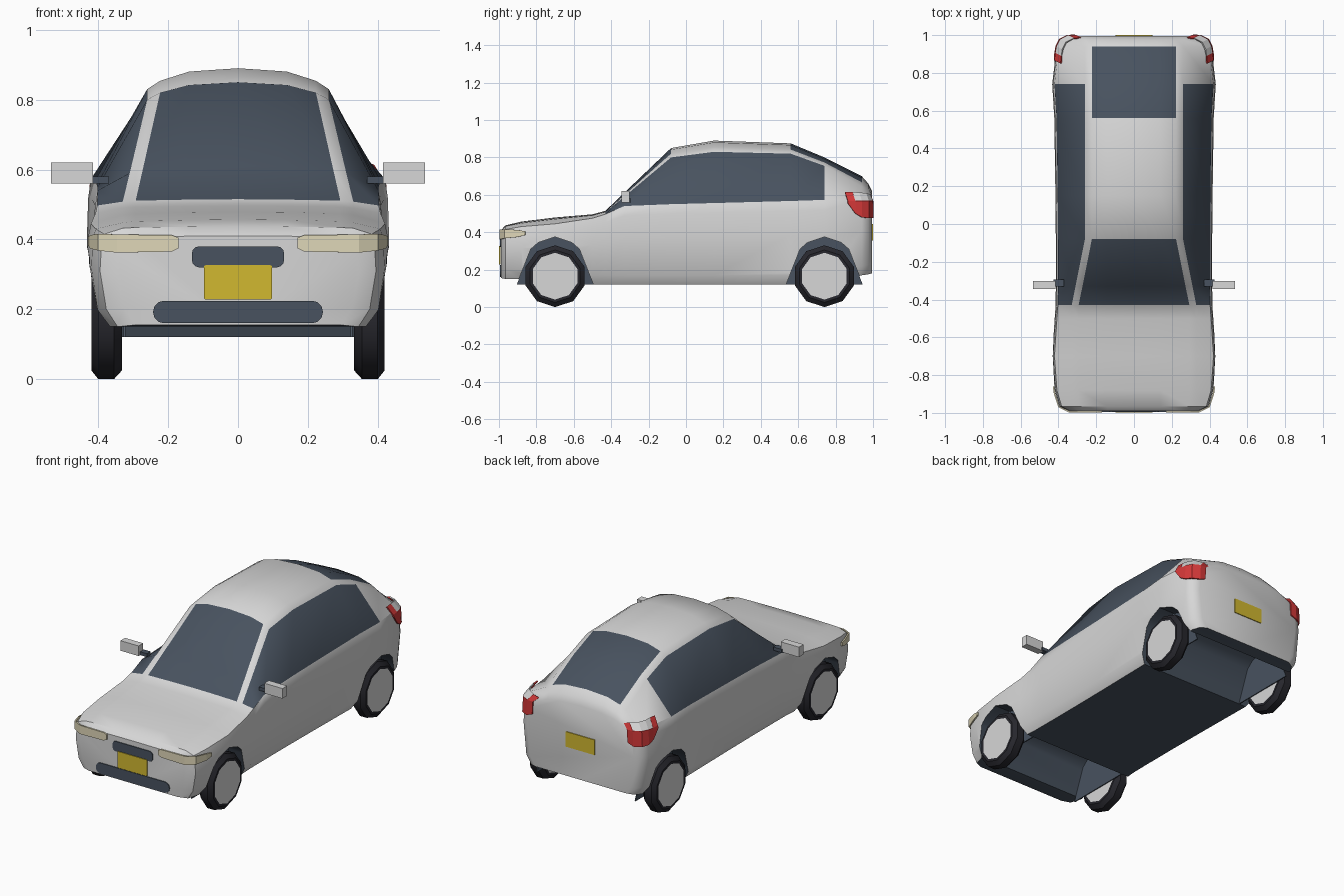
import bpy, bmesh, math
from mathutils import Vector

if "Cube" in bpy.data.objects:
    bpy.data.objects.remove(bpy.data.objects["Cube"], do_unlink=True)


def make_material(name, r, g, b):
    mat = bpy.data.materials.new(name)
    mat.use_nodes = True
    mat.diffuse_color = (r, g, b, 1)
    mat.node_tree.nodes["Principled BSDF"].inputs["Base Color"].default_value = (r, g, b, 1)
    return mat


PAINT = make_material("light grey paint", .68, .68, .68)
GLASS = make_material("dark blue grey", .065, .085, .115)
RUBBER = make_material("black rubber", .02, .02, .026)
YELLOW = make_material("plate yellow", .64, .48, .03)
CREAM = make_material("headlight cream", .74, .68, .48)
RED = make_material("tail light red", .65, .04, .04)


def finish(name, bm, mats, smooth=None):
    bmesh.ops.recalc_face_normals(bm, faces=bm.faces)
    mesh = bpy.data.meshes.new(name)
    bm.to_mesh(mesh)
    bm.free()
    for mat in mats:
        mesh.materials.append(mat)
    obj = bpy.data.objects.new(name, mesh)
    bpy.context.collection.objects.link(obj)
    if smooth:
        shade(obj, smooth)
    return obj


def shade(obj, degrees):
    bpy.ops.object.select_all(action='DESELECT')
    obj.select_set(True)
    bpy.context.view_layer.objects.active = obj
    bpy.ops.object.shade_smooth_by_angle(angle=math.radians(degrees))


def prism(name, outline, to_3d, lo, hi, mats, index=0):
    """Extrude a flat outline between two depths."""
    bm = bmesh.new()
    a = [bm.verts.new(to_3d(u, v, lo)) for u, v in outline]
    b = [bm.verts.new(to_3d(u, v, hi)) for u, v in outline]
    n = len(a)
    bm.faces.new(a)
    bm.faces.new(b)
    for i in range(n):
        bm.faces.new((a[i], a[(i + 1) % n], b[(i + 1) % n], b[i]))
    for f in bm.faces:
        f.material_index = index
    return finish(name, bm, mats)


def box(name, x, y, z, mat):
    outline = [(x[0], z[0]), (x[1], z[0]), (x[1], z[1]), (x[0], z[1])]
    return prism(name, outline, lambda u, v, d: (u, d, v), y[0], y[1], [mat])


def plate(name, half, z0, z1, corner, y, mat):
    """Thin plate with rounded corners on the front or back."""
    outline = []
    for sx, sz, start in ((1, 1, 0), (-1, 1, 90), (-1, -1, 180), (1, -1, 270)):
        for step in (0, 30, 60, 90):
            a = math.radians(start + step)
            cx = sx * (half - corner)
            cz = z1 - corner if sz > 0 else z0 + corner
            outline.append((cx + corner * math.cos(a), cz + corner * math.sin(a)))
    return prism(name, outline, lambda u, v, d: (u, d, v), y - .004, y + .004, [mat])


# Body stations: y, half width, bottom, belt, roof edge, roof centre
STATIONS = [
    (-.99, .345, .155, .395, .405, .41),
    (-.965, .395, .15, .415, .432, .437),
    (-.88, .42, .15, .43, .448, .457),
    (-.7, .433, .13, .445, .47, .479),
    (-.5, .42, .12, .475, .49, .496),
    (-.43, .415, .12, .497, .508, .515),
    (-.33, .414, .12, .54, .59, .611),
    (-.08, .414, .12, .55, .8, .85),
    (.15, .416, .12, .556, .83, .89),
    (.56, .422, .12, .567, .82, .875),
    (.74, .433, .12, .573, .755, .8),
    (.94, .41, .17, .575, .645, .7),
    (.975, .39, .175, .572, .615, .66),
    (.995, .35, .18, .56, .585, .62),
]


def section(y, w, low, belt, edge, top):
    t = min(max((y + .43) / .35, 0), 1)
    xe = min(.33 - .07 * t, w - .05)
    rise, side = top - edge, belt - low
    half = [(0, low), (w - .05, low), (w - .018, low + .05), (w, low + .6 * side),
            (w - .004, low + .88 * side), (w - .012, belt), (xe, edge),
            (xe - .037, edge + .4 * rise), (.14, edge + .84 * rise), (0, top)]
    return half + [(-x, z) for x, z in half[-2:0:-1]]


# Body shell with painted windows
bm = bmesh.new()
rings = [[bm.verts.new((x, s[0], z)) for x, z in section(*s)] for s in STATIONS]
count = len(rings[0])
bm.faces.new(rings[0])
bm.faces.new(rings[-1])
for i in range(len(rings) - 1):
    y = (STATIONS[i][0] + STATIONS[i + 1][0]) / 2
    for k in range(count):
        n = (k + 1) % count
        f = bm.faces.new((rings[i][k], rings[i][n], rings[i + 1][n], rings[i + 1][k]))
        row = min(k, count - 1 - k)
        side_glass = row == 5 and -.43 < y < .74
        screens = row >= 7 and (-.43 < y < -.08 or .56 < y < .94)
        f.material_index = int(row == 0 or side_glass or screens)
body = finish("body", bm, [PAINT, GLASS])

# Wheel wells cut right across the underside, with inner liners
WELL = [(-.205, .12), (-.13, .31), (-.09, .345), (0, .375), (.09, .345), (.13, .31), (.205, .12)]
AXLES = {"front": -.7, "rear": .74}
for end, axle in AXLES.items():
    outline = [(axle + u, v) for u, v in WELL]
    across = lambda u, v, d: (d, u, v)
    deep = [(axle - .205, .05)] + outline + [(axle + .205, .05)]
    cutter = prism("well_cutter", deep, across, -.6, .6, [PAINT, GLASS], 1)
    cutter.hide_render = True
    cut = body.modifiers.new("well", 'BOOLEAN')
    cut.operation, cut.solver, cut.object = 'DIFFERENCE', 'EXACT', cutter
    bpy.context.view_layer.objects.active = body
    bpy.ops.object.modifier_apply(modifier="well")
    bpy.data.objects.remove(cutter, do_unlink=True)
    for side, s in (("left", 1), ("right", -1)):
        prism(f"{end}_{side}_well_liner", outline, across, s * .322, s * .328, [GLASS])
shade(body, 35)


# Wheels: ten-sided tyre with pale hub discs
def wheel(name, s, axle):
    profile = [(.125, .332), (.14, .332), (.165, .355), (.165, .4), (.14, .42), (.125, .42)]
    bm = bmesh.new()
    loops = []
    for r, x in profile:
        loops.append([bm.verts.new((s * x, axle + r * math.sin(i * math.tau / 10),
                                    .165 - r * math.cos(i * math.tau / 10))) for i in range(10)])
    for a, b in zip(loops, loops[1:]):
        for i in range(10):
            j = (i + 1) % 10
            bm.faces.new((a[i], a[j], b[j], b[i]))
    for hub in (loops[0], loops[-1]):
        bm.faces.new(hub).material_index = 1
    finish(name, bm, [RUBBER, PAINT], 40)


# Lights that wrap round a body corner: each column is a list of points
def wrap_light(name, s, columns, mats, patch=()):
    bm = bmesh.new()
    grid = [[bm.verts.new((s * x, y, z)) for x, y, z in col] for col in columns]
    marked = []
    for i, (a, b) in enumerate(zip(grid, grid[1:])):
        for j in range(len(a) - 1):
            f = bm.faces.new((a[j], a[j + 1], b[j + 1], b[j]))
            if (i, j) in patch:
                marked.append(f)
    if marked:
        bmesh.ops.inset_region(bm, faces=marked, thickness=.012)
        for f in marked:
            f.material_index = 1
    obj = finish(name, bm, mats)
    obj.modifiers.new("thickness", 'SOLIDIFY').thickness = .008
    obj.modifiers["thickness"].offset = 0


HEAD = [(.17, -.993, .375, .405), (.19, -.993, .365, .412), (.345, -.993, .362, .414),
        (.398, -.967, .368, .416), (.42, -.9, .374, .412), (.426, -.86, .385, .405)]
TAIL = [(.315, .998, .49, .59), (.352, .998, .475, .6), (.394, .976, .475, .607),
        (.412, .94, .48, .61), (.418, .905, .5, .612), (.421, .865, .555, .612)]

for side, s in (("left", 1), ("right", -1)):
    for end, axle in AXLES.items():
        wheel(f"{end}_{side}_wheel", s, axle)
    wrap_light(f"{side}_headlight", s,
               [[(x, y, a), (x, y, b)] for x, y, a, b in HEAD], [CREAM])
    wrap_light(f"{side}_tail_light", s,
               [[(x, y, a), (x - .004, y, .565), (x - .035, y - .015, b)] for x, y, a, b in TAIL],
               [RED, PAINT], {(1, 1), (2, 1), (3, 1)})
    # Door mirrors
    box(f"{side}_mirror", (s * .415, s * .535), (-.345, -.302), (.56, .62), PAINT)
    box(f"{side}_mirror_arm", (s * .37, s * .425), (-.33, -.295), (.56, .58), GLASS)

# Grilles and number plates
plate("upper_grille", .132, .32, .38, .02, -.991, GLASS)
plate("lower_grille", .243, .16, .224, .03, -.991, GLASS)
plate("front_number_plate", .097, .228, .326, .004, -.995, YELLOW)
plate("rear_number_plate", .097, .355, .445, .004, .996, YELLOW)
